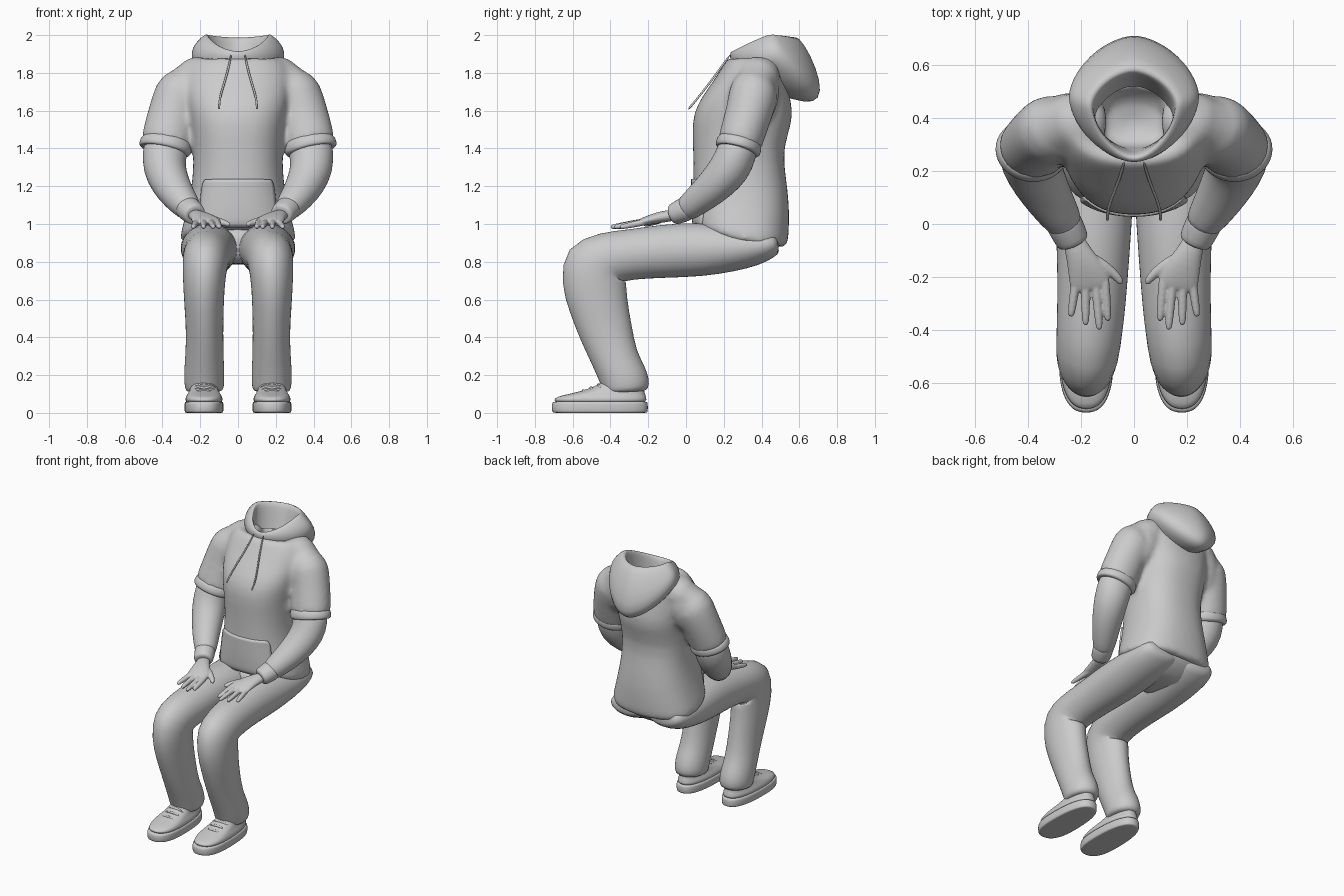
import bpy, bmesh
from math import sin, cos, pi
from mathutils import Vector


def build(name, rows, caps=True, mirror=False, sub=1):
    # skin rows of points into a smooth tube
    bm = bmesh.new()
    vs = [[bm.verts.new(p) for p in row] for row in rows]
    n = len(rows[0])
    for a, b in zip(vs, vs[1:]):
        for i in range(n):
            j = (i + 1) % n
            bm.faces.new((a[i], a[j], b[j], b[i]))
    if caps:
        bm.faces.new(vs[0])
        bm.faces.new(vs[-1])
    bmesh.ops.recalc_face_normals(bm, faces=bm.faces)
    return finish(name, bm, mirror, sub)


def finish(name, bm, mirror=False, sub=1):
    me = bpy.data.meshes.new(name)
    bm.to_mesh(me)
    bm.free()
    for p in me.polygons:
        p.use_smooth = True
    ob = bpy.data.objects.new(name, me)
    bpy.context.collection.objects.link(ob)
    if sub:
        m = ob.modifiers.new("smooth", 'SUBSURF')
        m.levels = m.render_levels = sub
    if mirror:
        m = ob.modifiers.new("mirror", 'MIRROR')
        m.use_mirror_merge = False
    return ob


def blend(name, obs, voxel, smooth):
    # fuse overlapping parts into one soft skin
    dg = bpy.context.evaluated_depsgraph_get()
    dg.update()
    bm = bmesh.new()
    for o in obs:
        bm.from_mesh(bpy.data.meshes.new_from_object(o.evaluated_get(dg)))
        bpy.data.objects.remove(o)
    ob = finish(name, bm, sub=0)
    m = ob.modifiers.new("fuse", 'REMESH')
    m.mode, m.voxel_size, m.use_smooth_shade = 'VOXEL', voxel, True
    m = ob.modifiers.new("relax", 'SMOOTH')
    m.factor, m.iterations = .5, smooth
    return ob


def spow(v, e):
    return (abs(v) ** e) * (1 if v >= 0 else -1)


def loft(name, rings, n=2.0, cx=0, pz=1.0, seg=28, **kw):
    # ring = front (y, z), side (half width, y, z), back (y, z)
    rows = []
    for (fy, fz), (sx, sy, sz), (by, bz) in rings:
        row = []
        for i in range(seg):
            t = 2 * pi * i / seg
            s, c = spow(sin(t), 2 / n), spow(cos(t), 2 / n)
            ey, ez = (fy, fz) if c >= 0 else (by, bz)
            row.append((cx + sx * s, sy + (ey - sy) * abs(c),
                        sz + (ez - sz) * abs(c) ** pz))
        rows.append(row)
    return build(name, rows, **kw)


def tube(name, path, seg=20, mirror=True, **kw):
    # path point = x, y, z, radius across, radius in the other direction
    rows = []
    P = [Vector(p[:3]) for p in path]
    for k, p in enumerate(path):
        t = (P[min(k + 1, len(P) - 1)] - P[max(k - 1, 0)]).normalized()
        u = Vector((1, 0, 0)) if abs(t.x) < 0.85 else Vector((0, 1, 0))
        u = (u - t * u.dot(t)).normalized()
        w = t.cross(u)
        rows.append([P[k] + u * p[3] * cos(2 * pi * i / seg) + w * p[4] * sin(2 * pi * i / seg)
                     for i in range(seg)])
    return build(name, rows, mirror=mirror, **kw)


def level(z, f, w, b, y=0.3):
    return ((f, z), (w, y, z), (b, z))


# hoodie body, hem to neck, then folded down inside the neck
torso = loft("body", [
    ((.12, .97), (.25, .3, .90), (.47, .885)),
    ((.06, .97), (.295, .31, .895), (.52, .875)),
    ((.04, .99), (.312, .32, .915), (.54, .89)),
    ((.04, 1.03), (.30, .32, .97), (.545, .94)),
    level(1.10, .035, .265, .55), level(1.25, .038, .238, .53),
    level(1.40, .037, .237, .51), level(1.55, .027, .255, .572),
    level(1.65, .065, .275, .557), level(1.75, .14, .285, .535, .34),
    level(1.83, .19, .275, .525, .36), level(1.885, .225, .235, .54, .38),
    level(1.885, .255, .195, .545, .38), level(1.83, .29, .165, .53, .38),
    level(1.70, .28, .15, .47, .37)], n=2.4)

# short outer sleeves, fused to the body
sleeves = tube("sleeves", [
    (.10, .38, 1.77, .08, .08), (.18, .385, 1.79, .112, .105), (.245, .38, 1.78, .13, .122),
    (.292, .365, 1.735, .138, .137), (.325, .35, 1.65, .135, .13), (.35, .325, 1.56, .135, .125),
    (.37, .30, 1.48, .137, .122), (.378, .285, 1.43, .137, .12), (.384, .276, 1.405, .134, .117)])
armpits = tube("armpits", [(.22, .385, 1.80, .10, .10), (.235, .375, 1.75, .12, .13), (.26, .355, 1.66, .11, .14),
                           (.28, .34, 1.56, .08, .11), (.285, .33, 1.52, .04, .06)])
hoodie = blend("hoodie_body", [torso, sleeves, armpits], .016, 12)
tube("sleeve_cuff", [
    (.375, .29, 1.455, .11, .10), (.377, .287, 1.445, .132, .115), (.379, .284, 1.43, .14, .122),
    (.385, .276, 1.405, .143, .125), (.388, .272, 1.387, .138, .119), (.389, .271, 1.384, .11, .1)])

# hood hanging behind the neck
loft("hood", [
    ((.26, 1.82), (.17, .42, 1.80), (.50, 1.68)),
    ((.24, 1.85), (.225, .45, 1.84), (.64, 1.635)),
    ((.232, 1.875), (.252, .48, 1.88), (.71, 1.655)),
    ((.230, 1.895), (.245, .48, 1.94), (.717, 1.75)),
    ((.235, 1.91), (.205, .46, 1.985), (.66, 1.90)),
    ((.245, 1.915), (.17, .45, 2.01), (.595, 1.995)),
    ((.258, 1.91), (.155, .44, 2.0), (.57, 1.985)),
    ((.272, 1.87), (.15, .42, 1.94), (.555, 1.93)),
    ((.28, 1.80), (.145, .40, 1.83), (.52, 1.82))], n=1.7, pz=1.2, caps=False)

# front pocket, projected onto the body
bm = bmesh.new()
bmesh.ops.create_grid(bm, x_segments=24, y_segments=14, size=1)
for v in bm.verts:
    u, h = v.co.x, v.co.y
    v.co = (u * (.194 - .012 * max(h, 0) - .012 * abs(h) ** 6), -.1, 1.112 + .125 * h * (1 - .03 * u ** 8))
pocket = finish("front_pocket", bm, sub=0)
m = pocket.modifiers.new("wrap", 'SHRINKWRAP')
m.target, m.wrap_method = hoodie, 'PROJECT'
m.use_project_y, m.use_positive_direction, m.use_negative_direction = True, True, True
m = pocket.modifiers.new("thick", 'SOLIDIFY')
m.thickness, m.offset = .024, 0

# drawstrings
tube("drawstring", [(.035, .24, 1.905, .006, .006), (.055, .165, 1.80, .006, .006),
                    (.09, .085, 1.695, .006, .006), (.10, .04, 1.64, .006, .006),
                    (.10, .01, 1.605, .007, .007)], seg=8)

# long under sleeves
tube("long_sleeve", [
    (.375, .29, 1.46, .115, .10), (.388, .27, 1.38, .12, .108), (.392, .235, 1.295, .115, .112),
    (.36, .165, 1.215, .105, .10), (.315, .085, 1.145, .09, .085),
    (.265, .01, 1.085, .073, .07), (.25, -.01, 1.07, .06, .06)])
tube("wrist_cuff", [
    (.272, .02, 1.095, .05, .05), (.27, .015, 1.09, .066, .064), (.262, .0, 1.08, .07, .066),
    (.235, -.055, 1.055, .065, .06), (.228, -.07, 1.05, .06, .054), (.227, -.072, 1.049, .045, .04)])

# hands resting on the thighs: palm, fingers and thumb fused
hand = [tube("palm", [(.235, -.04, 1.05, .04, .03), (.213, -.10, 1.042, .048, .032), (.19, -.15, 1.033, .064, .03),
                      (.172, -.2, 1.02, .077, .025), (.164, -.235, 1.01, .078, .020),
                      (.162, -.25, 1.005, .072, .014)], seg=16)]
fingers = [(.112, -.19, .098, -.366), (.147, -.19, .130, -.40),
           (.183, -.19, .182, -.382), (.214, -.18, .238, -.35)]
for bx, by, tx, ty in fingers:
    pts = []
    for f, r in ((0, .018), (.3, .019), (.6, .0175), (.85, .0155), (.97, .012), (1, .006)):
        pts.append((bx + (tx - bx) * f, by + (ty - by) * f, 1.018 - .035 * f, r, r))
    hand.append(tube("finger", pts, seg=10))
hand.append(tube("thumb", [
    (.18, -.12, 1.03, .025, .022), (.135, -.15, 1.022, .03, .024), (.095, -.172, 1.012, .022, .02),
    (.065, -.198, 1.003, .018, .017), (.049, -.22, .997, .014, .013), (.045, -.226, .995, .006, .006)], seg=10))
blend("hands", hand, .005, 4)

# trousers
tube("trouser_leg", [
    (.14, .49, .90, .10, .05), (.14, .46, .895, .14, .07), (.147, .38, .88, .155, .10),
    (.152, .25, .872, .154, .125), (.152, .08, .865, .15, .145), (.153, -.12, .857, .137, .143),
    (.16, -.30, .838, .13, .132), (.168, -.41, .822, .125, .143), (.175, -.485, .785, .12, .192),
    (.18, -.49, .695, .112, .175), (.18, -.465, .57, .105, .157), (.176, -.422, .42, .098, .142),
    (.178, -.375, .28, .103, .122), (.179, -.335, .20, .108, .128), (.178, -.318, .15, .106, .128),
    (.177, -.315, .115, .10, .12), (.177, -.315, .11, .07, .08)], seg=24)
loft("trouser_seat", [level(.785, .18, .10, .34), level(.795, .1, .18, .39), level(.85, .06, .25, .48),
                      level(.90, .06, .28, .505), level(.94, .06, .27, .51), level(1.0, .1, .2, .45)], n=2.3)

# shoes: sole, upper and lace bands


def shoe_ring(z, f, w, b, y=-.5):
    return level(z, f, w, b, y)


loft("shoe_sole", [shoe_ring(0, -.66, .08, -.24), shoe_ring(0, -.705, .099, -.205),
                   shoe_ring(.006, -.712, .104, -.2), shoe_ring(.052, -.712, .104, -.2),
                   shoe_ring(.06, -.706, .1, -.205), shoe_ring(.06, -.66, .08, -.24)],
     n=2.5, cx=.18, mirror=True)
loft("shoe_upper", [shoe_ring(.05, -.69, .095, -.21), shoe_ring(.068, -.703, .1, -.207),
                    shoe_ring(.086, -.685, .096, -.21), shoe_ring(.1, -.62, .087, -.215),
                    shoe_ring(.117, -.55, .078, -.22, -.42), shoe_ring(.142, -.475, .068, -.225, -.36),
                    shoe_ring(.18, -.42, .058, -.23, -.33), shoe_ring(.2, -.39, .04, -.25, -.33)],
     n=2.4, cx=.18, mirror=True)
for k in range(3):
    y, z = -.545 + .04 * k, .115 + .015 * k
    tube("shoe_lace", [(.18 + dx, y + dy, z + dz, .009, .007) for dx, dy, dz in
                       ((-.062, .012, -.016), (-.045, .004, 0), (0, 0, .006), (.045, .004, 0), (.062, .012, -.016))],
         seg=8)
